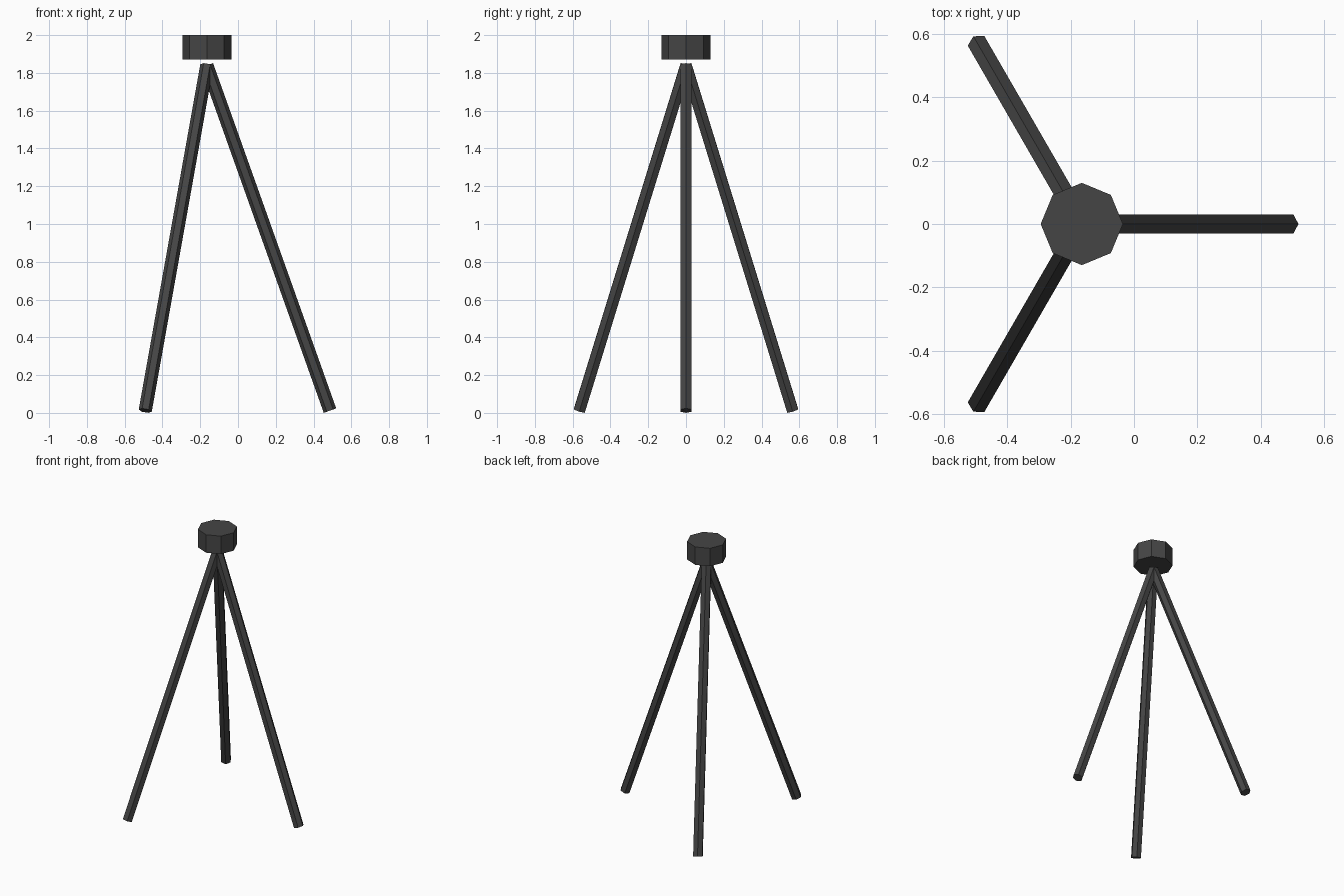
import bpy
import math
from mathutils import Vector, Matrix

if "Cube" in bpy.data.objects:
    bpy.data.objects.remove(bpy.data.objects["Cube"])

# One dark grey for the whole tripod
grey = bpy.data.materials.new("dark grey")
grey.diffuse_color = (0.06, 0.06, 0.06, 1)
grey.use_nodes = True
grey.node_tree.nodes["Principled BSDF"].inputs["Base Color"].default_value = grey.diffuse_color

AXIS_X = -0.165      # vertical axis of the tripod
SPREAD = 0.652       # horizontal reach of a leg
TOP_Z, FOOT_Z = 1.84, 0.012


def prism(name, sides, radius, depth, matrix):
    """Flat-shaded prism with one edge along its local +X."""
    bpy.ops.mesh.primitive_cylinder_add(vertices=sides, radius=radius, depth=depth)
    ob = bpy.context.object
    ob.name = name
    # Blender starts the ring on +Y; turn it so a corner lies on +X
    ob.data.transform(matrix @ Matrix.Rotation(-math.pi / 2, 4, 'Z'))
    ob.data.materials.append(grey)
    return ob


# Octagonal mounting head
prism("mounting_head", 8, 0.13, 0.13, Matrix.Translation((AXIS_X, 0, 1.935)))

# Three hexagonal legs spread evenly around the axis
drop = TOP_Z - FOOT_Z
length = math.hypot(SPREAD, drop)
tilt = Matrix.Rotation(-math.atan2(SPREAD, drop), 4, 'Y')
for i, name in enumerate(("right_leg", "back_left_leg", "front_left_leg")):
    turn = Matrix.Rotation(i * 2 * math.pi / 3, 4, 'Z')
    mid = Vector((SPREAD / 2, 0, (TOP_Z + FOOT_Z) / 2))
    place = Matrix.Translation((AXIS_X, 0, 0)) @ turn @ Matrix.Translation(mid) @ tilt
    prism(name, 6, 0.035, length, place)
